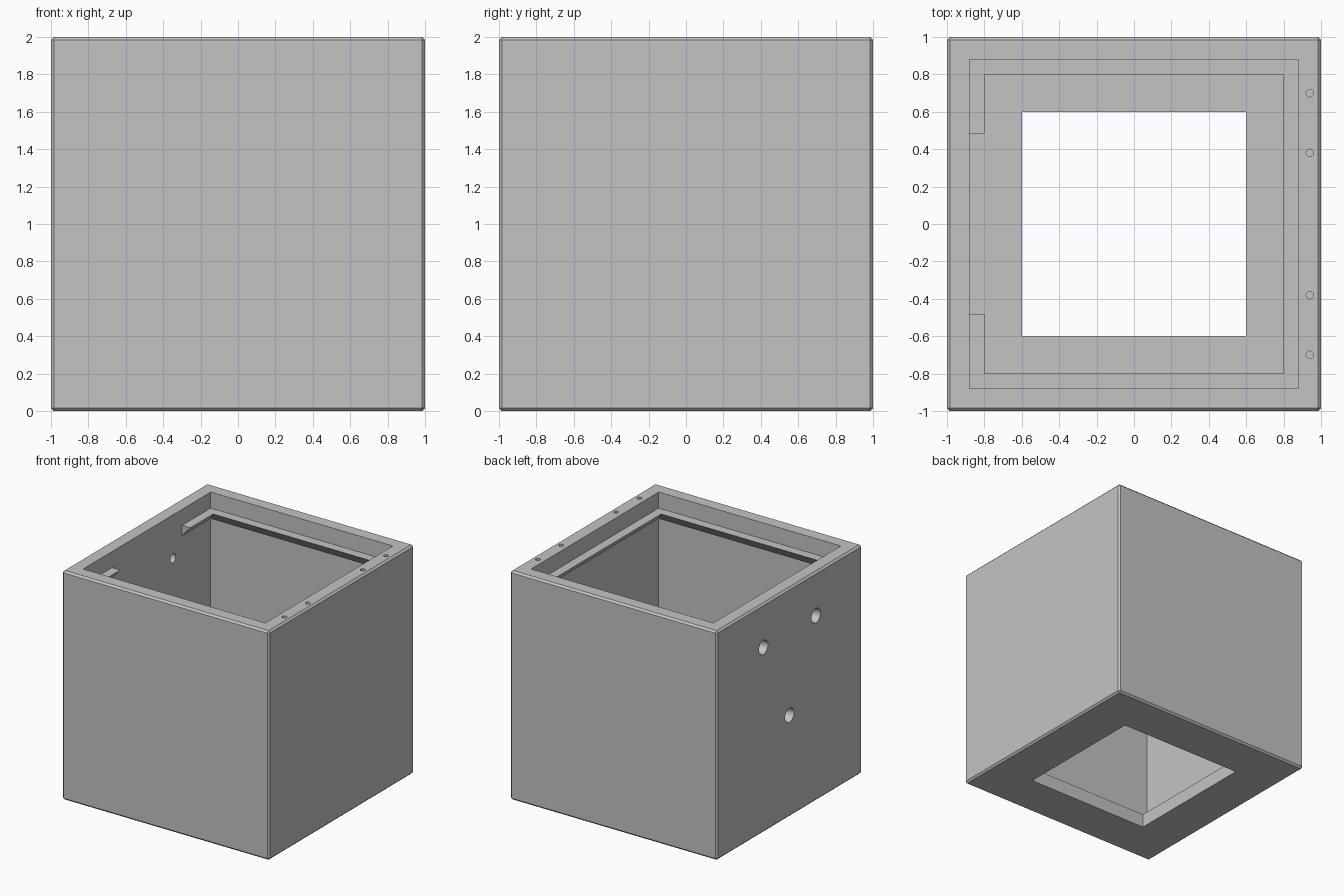
import bpy, bmesh, math
from mathutils import Matrix

if "Cube" in bpy.data.objects:
    bpy.data.objects.remove(bpy.data.objects["Cube"])

grey = bpy.data.materials.new("light_grey")
grey.diffuse_color = (0.55, 0.55, 0.55, 1)
grey.use_nodes = True
grey.node_tree.nodes["Principled BSDF"].inputs["Base Color"].default_value = grey.diffuse_color

WALL = 0.88      # inner face of the walls
LIP = 0.80       # inner edge of the lid ledge
FLOOR = 0.12


def finish(name, bm):
    """Turn a bmesh into a named object."""
    bmesh.ops.recalc_face_normals(bm, faces=bm.faces)
    mesh = bpy.data.meshes.new(name)
    bm.to_mesh(mesh)
    bm.free()
    mesh.materials.append(grey)
    obj = bpy.data.objects.new(name, mesh)
    bpy.context.collection.objects.link(obj)
    return obj


def block(name, half, z0, z1, chamfer=0):
    """Square block centred on the z axis."""
    bm = bmesh.new()
    m = Matrix.Translation((0, 0, (z0 + z1) / 2)) @ Matrix.Diagonal((2 * half, 2 * half, z1 - z0, 1))
    bmesh.ops.create_cube(bm, size=1, matrix=m)
    if chamfer:
        bmesh.ops.bevel(bm, geom=bm.edges[:], offset=chamfer, segments=1, affect='EDGES')
    return finish(name, bm)


def drill(name, pos, r1, r2, depth, rot=Matrix()):
    """Round or tapered cutter centred on pos, along its local z axis."""
    bm = bmesh.new()
    bmesh.ops.create_cone(bm, cap_ends=True, segments=32, radius1=r1, radius2=r2,
                          depth=depth, matrix=Matrix.Translation(pos) @ rot)
    return finish(name, bm)


# Chamfered outer box
box = block("box_shell", 1, 0, 2, 0.016)

# Cavity and square floor opening
cutters = [block("cavity_cutter", WALL, FLOOR, 2.2),
           block("floor_opening_cutter", 0.6, -0.2, 0.3)]

# Small screw holes in the right rim
for y in (-0.70, -0.38, 0.38, 0.70):
    cutters.append(drill("rim_hole_cutter", (0.94, y, 2), 0.02, 0.02, 0.4))

# Tapered mounting holes through the left wall, wide on the outside
along_x = Matrix.Rotation(math.pi / 2, 4, 'Y')
for y, z in ((-0.365, 1.62), (0.36, 1.62), (0, 0.89)):
    cutters.append(drill("mount_hole_cutter", (-0.94, y, z), 0.066, 0.034, 0.16, along_x))

# Cut and discard the cutters
bpy.context.view_layer.objects.active = box
for c in cutters:
    mod = box.modifiers.new(c.name, 'BOOLEAN')
    mod.operation, mod.solver, mod.object = 'DIFFERENCE', 'EXACT', c
    bpy.ops.object.modifier_apply(modifier=mod.name)
    bpy.data.objects.remove(c)

# Lid ledge with sloped underside, open along the middle of the left wall
TOP, BOTTOM = 1.86, 1.77
path = [(-WALL, -0.48), (-WALL, -WALL), (WALL, -WALL),
        (WALL, WALL), (-WALL, WALL), (-WALL, 0.485)]
bm = bmesh.new()
rings = []
for x, y in path:
    ix, iy = (max(-LIP, min(LIP, c)) for c in (x, y))
    rings.append([bm.verts.new(p) for p in ((x, y, TOP), (ix, iy, TOP), (x, y, BOTTOM))])
for a, b in zip(rings, rings[1:]):
    for i in range(3):
        j = (i + 1) % 3
        bm.faces.new((a[i], a[j], b[j], b[i]))
bm.faces.new(rings[0])
bm.faces.new(rings[-1])
finish("lid_ledge", bm)
